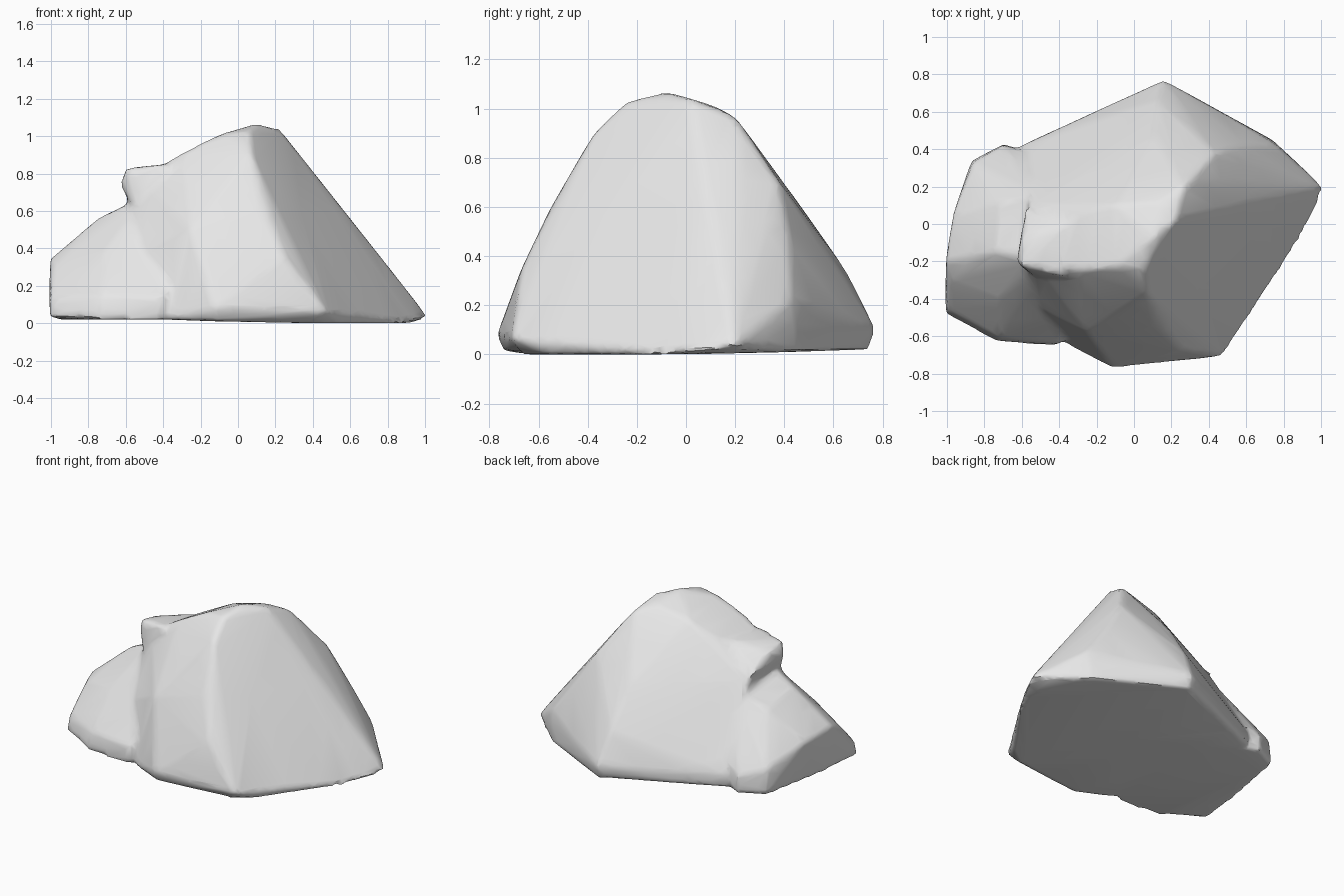
import bpy
import bmesh

default_cube = bpy.data.objects.get("Cube")
if default_cube:
    bpy.data.objects.remove(default_cube, do_unlink=True)

# Pale stone colour
stone = bpy.data.materials.new("pale_stone")
stone.use_nodes = True
stone_colour = (0.8, 0.8, 0.8, 1)
stone.diffuse_color = stone_colour
stone.node_tree.nodes["Principled BSDF"].inputs["Base Color"].default_value = stone_colour


def add_hull(mesh_builder, points):
    """Wrap a closed convex chunk of stone around a few corner points."""
    chunk = bmesh.new()
    for point in points:
        chunk.verts.new(point)
    bmesh.ops.convex_hull(chunk, input=chunk.verts)
    loose = [v for v in chunk.verts if not v.link_faces]
    bmesh.ops.delete(chunk, geom=loose, context="VERTS")
    bmesh.ops.recalc_face_normals(chunk, faces=chunk.faces)
    temporary = bpy.data.meshes.new("chunk")
    chunk.to_mesh(temporary)
    chunk.free()
    mesh_builder.from_mesh(temporary)
    bpy.data.meshes.remove(temporary)


def apply_modifier(target, kind, **settings):
    modifier = target.modifiers.new(kind.title(), kind)
    for key, value in settings.items():
        setattr(modifier, key, value)
    bpy.ops.object.modifier_apply(modifier=modifier.name)


# Main peak: foot, front corner ridge, right ridge, back slope and crest
peak_points = [
    (-.4, -.62, .02), (-.12, -.74, .01), (-.12, -.77, .08), (.4, -.66, 0), (.54, -.57, 0), (.47, -.71, .06),
    (.94, 0, 0), (1.02, .19, .03), (.74, .45, .01), (.75, .44, .13), (.16, .75, .02), (.16, .77, .11),
    (-.38, .52, .03), (-.38, .52, .12), (-.6, .42, .03), (-.6, .42, .12),
    (.25, -.67, .35), (.12, -.55, .6), (.07, -.37, .91), (-.25, -.58, .5),
    (.06, -.24, 1.03), (.1, -.08, 1.07), (.22, .02, 1.04), (.14, .12, 1.01), (.27, .2, .97),
    (.5, .24, .67), (.43, .38, .7), (.58, .43, .44), (.75, .43, .22),
    (-.1, -.23, 1.01), (-.3, -.25, .91), (-.1, .1, .955), (-.3, .05, .86),
    (-.53, -.2, .77), (.1, .47, .6), (.13, .66, .33), (-.56, .1, .66), (-.58, -.24, .62), (-.5, -.45, .37),
]

# Low shoulder leaning on the left of the peak
shoulder_points = [
    (-.97, -.2, .02), (-1.01, -.2, .34), (-1.01, -.48, .03), (-1, -.46, .13), (-.98, -.3, .31), (-.97, .05, .31),
    (-.74, -.63, .02), (-.72, -.61, .14), (-.42, -.65, .02), (-.4, -.64, .14), (-.9, .12, .03),
    (-.87, .34, .02), (-.86, .33, .19), (-.7, .43, .02), (-.7, .42, .14), (-.74, -.15, .57), (-.72, .12, .5),
    (-.5, -.2, .68), (-.5, .15, .6), (-.72, -.4, .38), (0, -.3, .5), (0, .2, .5), (0, 0, .02),
]

# Small overhanging nose on the upper left
nose_points = [
    (-.63, -.2, .74), (-.6, -.23, .83), (-.6, -.08, .8), (-.59, -.12, .68), (-.56, -.26, .7),
    (-.38, -.28, .85), (-.35, 0, .85), (-.3, -.28, .65), (-.3, 0, .6), (-.58, .08, .7),
    (-.54, -.28, .58), (-.54, .05, .58),
]

builder = bmesh.new()
for points in (peak_points, shoulder_points, nose_points):
    add_hull(builder, points)
rock_mesh = bpy.data.meshes.new("rock")
builder.to_mesh(rock_mesh)
builder.free()

rock = bpy.data.objects.new("rock", rock_mesh)
bpy.context.collection.objects.link(rock)
bpy.ops.object.select_all(action="DESELECT")
rock.select_set(True)
bpy.context.view_layer.objects.active = rock

# Fuse the chunks, wear the edges and chisel the surface into broad facets
apply_modifier(rock, "REMESH", mode="VOXEL", voxel_size=0.02)
apply_modifier(rock, "SMOOTH", factor=0.5, iterations=6)
apply_modifier(rock, "DECIMATE", ratio=0.06)

rock.data.materials.clear()
rock.data.materials.append(stone)
bpy.ops.object.shade_smooth_by_angle(angle=0.7)
